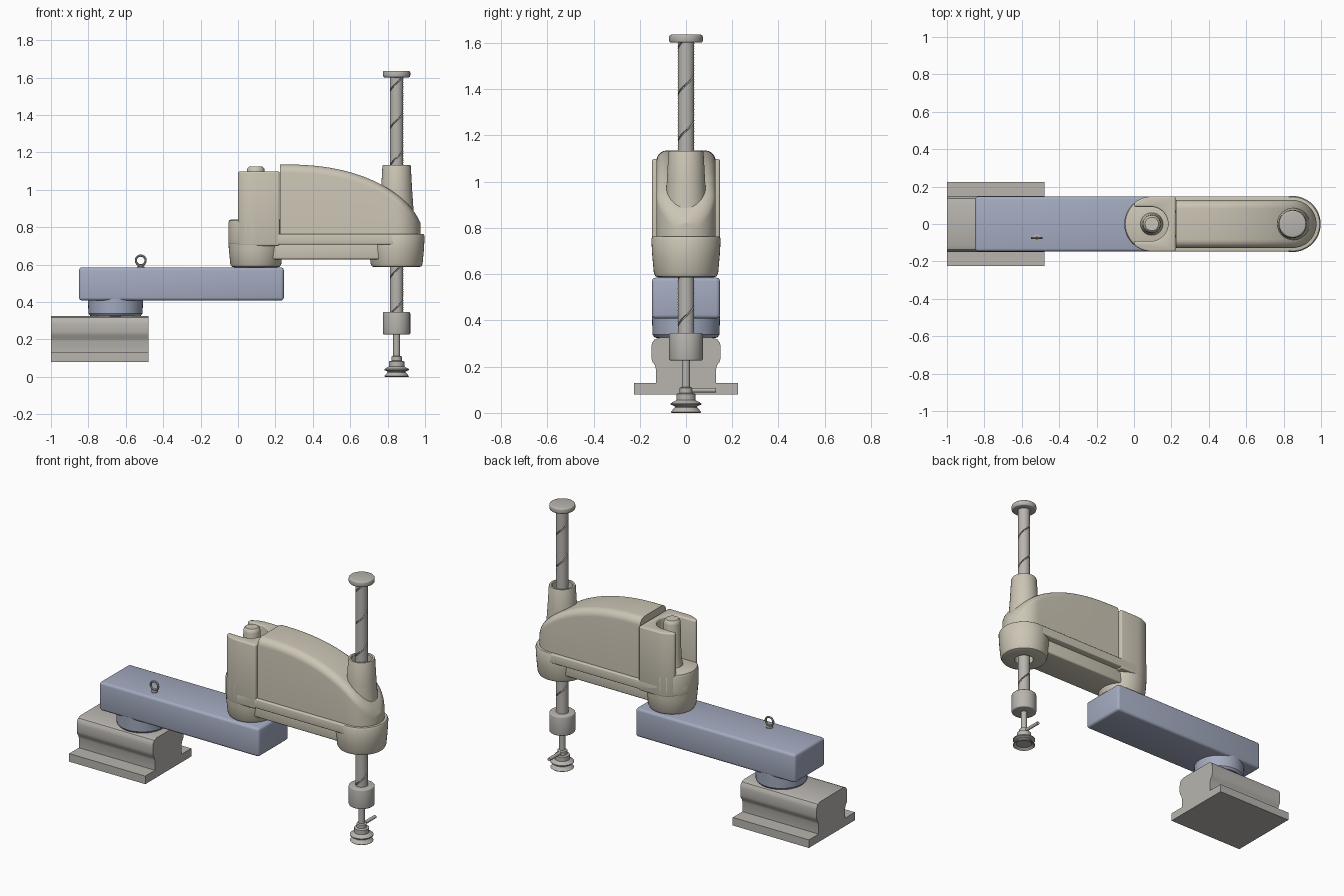
import bpy, bmesh
from math import sin, cos, pi, radians, sqrt
from mathutils import Matrix

if "Cube" in bpy.data.objects:
    bpy.data.objects.remove(bpy.data.objects["Cube"])


def material(name, rgb):
    m = bpy.data.materials.new(name)
    m.diffuse_color = (*rgb, 1)
    m.use_nodes = True
    m.node_tree.nodes["Principled BSDF"].inputs["Base Color"].default_value = m.diffuse_color
    return m


CREAM = material("cream_paint", (0.60, 0.56, 0.46))
BLUE = material("blue_paint", (0.37, 0.41, 0.53))
STEEL = material("steel", (0.48, 0.46, 0.43))


def finish(name, bm, mat, bevel=0.0, bevel_angle=35):
    bmesh.ops.remove_doubles(bm, verts=bm.verts, dist=1e-5)
    bmesh.ops.recalc_face_normals(bm, faces=bm.faces)
    if bevel:
        edges = [e for e in bm.edges if e.calc_face_angle(0) > radians(bevel_angle)]
        bmesh.ops.bevel(bm, geom=edges, offset=bevel, segments=3, profile=0.5,
                        affect='EDGES', clamp_overlap=True)
        bmesh.ops.recalc_face_normals(bm, faces=bm.faces)
    me = bpy.data.meshes.new(name)
    bm.to_mesh(me)
    bm.free()
    me.materials.append(mat)
    ob = bpy.data.objects.new(name, me)
    bpy.context.collection.objects.link(ob)
    bpy.ops.object.select_all(action='DESELECT')
    ob.select_set(True)
    bpy.context.view_layer.objects.active = ob
    bpy.ops.object.shade_smooth_by_angle(angle=radians(35))
    return ob


def loft(bm, rings, cap=True, closed=True):
    """Skin a list of equal-length point rings."""
    vs = [[bm.verts.new(p) for p in r] for r in rings]
    n = len(vs[0])
    for a, b in zip(vs, vs[1:]):
        for i in range(n if closed else n - 1):
            j = (i + 1) % n
            bm.faces.new((a[i], a[j], b[j], b[i]))
    if cap:
        bm.faces.new(vs[0])
        bm.faces.new(vs[-1])


def prism(name, outline, lo, hi, mat, bevel=0.0, axis='Z'):
    bm = bmesh.new()
    put = (lambda a, b, t: (a, b, t)) if axis == 'Z' else (lambda a, b, t: (t, a, b))
    loft(bm, [[put(a, b, t) for a, b in outline] for t in (lo, hi)])
    return finish(name, bm, mat, bevel)


def revolve(name, profile, cx, mat, cy=0.0, seg=48, bevel=0.0):
    """Turn (radius, z) points round a vertical axis; ends lie on the axis."""
    bm = bmesh.new()
    pts = [(0, profile[0][1])] + profile + [(0, profile[-1][1])]
    verts = []
    for r, z in pts:
        k = seg if r > 0 else 1
        verts.append([bm.verts.new((cx + r * cos(2 * pi * i / seg), cy + r * sin(2 * pi * i / seg), z))
                      for i in range(k)])
    for a, b in zip(verts, verts[1:]):
        for i in range(seg):
            j = (i + 1) % seg
            f = [a[i % len(a)], a[j % len(a)], b[j % len(b)], b[i % len(b)]]
            bm.faces.new(list(dict.fromkeys(f)))
    return finish(name, bm, mat, bevel)


def arc(cx, r, a0, a1, n=16):
    return [(cx + r * cos(radians(a0 + (a1 - a0) * i / n)),
             r * sin(radians(a0 + (a1 - a0) * i / n))) for i in range(n + 1)]


def rect(x0, x1, y):
    return [(x0, -y), (x1, -y), (x1, y), (x0, y)]


EX, QX, R = 0.095, 0.848, 0.147     # elbow axis, spindle axis, housing radius

# Rail-shaped base
half = [(0.225, 0.08), (0.225, 0.13), (0.13, 0.13), (0.13, 0.19), (0.135, 0.207), (0.146, 0.222),
        (0.15, 0.24), (0.15, 0.285), (0.147, 0.302), (0.137, 0.317), (0.115, 0.325)]
prism("base_rail", half + [(-y, z) for y, z in reversed(half)], -1.0, -0.478, STEEL, axis='X')

# Shoulder disc and lower arm
revolve("shoulder_disc", [(0.10, 0.32), (0.135, 0.326), (0.145, 0.338), (0.147, 0.42)], -0.655, BLUE)
prism("lower_arm", rect(-0.85, 0.245, R), 0.408, 0.585, BLUE, bevel=0.016)

# Lifting eye
bm = bmesh.new()
loft(bm, [[(-0.52 + (0.026 + 0.006 * cos(b)) * cos(a), -0.075 + 0.006 * sin(b),
            0.622 + (0.026 + 0.006 * cos(b)) * sin(a)) for b in [2 * pi * k / 10 for k in range(10)]]
          for a in [2 * pi * i / 28 for i in range(29)]], cap=False)
finish("lifting_eye", bm, STEEL)
revolve("lifting_eye_stem", [(0.02, 0.58), (0.02, 0.59), (0.01, 0.592), (0.01, 0.60)],
        -0.52, STEEL, cy=-0.075, seg=20)

# Elbow cup, open tower around it and the post inside
revolve("elbow_cup", [(0.115, 0.585), (0.128, 0.589), (0.136, 0.602), (0.144, 0.68), (R, 0.74),
                      (R, 0.822), (0.142, 0.836), (0.13, 0.842)], EX, CREAM)
tower = (arc(EX, R, 130, 90, 8) + [(0.222, R), (0.222, -R)] + arc(EX, R, -90, -130, 8)
         + [(0.001, -0.092)] + arc(0.09, 0.092, -90, 90, 20) + [(0.001, 0.092)])
prism("elbow_tower", tower, 0.70, 1.098, CREAM, bevel=0.009)
revolve("elbow_post", [(0.062, 0.83), (0.052, 0.90), (0.048, 1.10), (0.045, 1.115), (0.036, 1.124)],
        EX, CREAM)

# Upper arm: ledge, belly and spindle head
stadium = arc(QX, R, -90, 90, 24) + arc(EX, R, 90, 270, 24)
prism("upper_arm_ledge", stadium, 0.708, 0.764, CREAM, bevel=0.006)
prism("upper_arm_belly", rect(0.12, 0.78, 0.105), 0.628, 0.72, CREAM, bevel=0.01)
revolve("spindle_head", [(0.055, 0.66), (0.055, 0.586), (0.12, 0.586), (0.132, 0.591), (0.139, 0.605),
                         (0.146, 0.68), (0.15, 0.752), (0.144, 0.764)], QX, CREAM)

# Curved cover with rounded shoulders and a rounded nose
W = 0.128


def cover_ring(x):
    w = sqrt(max(W * W - max(0, x - QX) ** 2, 1e-6))
    u = max(0, (x - 0.26) / 0.73)
    h = 0.76 + 0.375 * (1 - u ** 2.2) ** 0.57
    r = min(0.045, 0.9 * w)
    side = [(w, 0.74), (w, 0.76)] + [(w - r + r * cos(t), max(0.76, h - r + r * sin(t)))
                                     for t in [pi / 2 * k / 6 for k in range(7)]]
    return [(x, y, z) for y, z in side] + [(x, -y, z) for y, z in reversed(side)]


xs = [0.225 + (QX - 0.225) * i / 26 for i in range(26)] + [QX + W * sin(pi / 2 * i / 12) for i in range(13)]
bm = bmesh.new()
loft(bm, [cover_ring(x) for x in xs])
finish("upper_arm_cover", bm, CREAM)

# Hollow sleeve around the spindle
revolve("spindle_sleeve", [(0.098, 0.75), (0.090, 0.90), (0.083, 1.0), (0.076, 1.125), (0.073, 1.133),
                           (0.062, 1.133), (0.058, 1.128), (0.058, 1.03)], QX, CREAM)

# Spindle with a right-handed spiral groove
rings, rows = [], 110
for i in range(rows + 1):
    z = 0.30 + 1.31 * i / rows
    a0 = -pi / 2 + 2 * pi * (z - 1.37) / 0.2
    ring = [(0.029, -0.10), (0.029, 0.10)]
    ring += [(0.036, 0.16 + (2 * pi - 0.32) * k / 28) for k in range(29)]
    rings.append([(QX + r * cos(a0 + a), r * sin(a0 + a), z) for r, a in ring])
bm = bmesh.new()
loft(bm, rings)
finish("grooved_spindle", bm, STEEL)

# Spindle cap, lower collar and tool rod
for name, r, lo, hi, b in (("spindle_cap", 0.073, 1.601, 1.636, 0.009),
                           ("lower_collar", 0.073, 0.226, 0.346, 0.007),
                           ("tool_rod", 0.018, 0.10, 0.23, 0)):
    revolve(name, [(r, lo), (r, hi)], QX, STEEL, bevel=b)

# Suction cup with bellows and its side air pipe
revolve("suction_cup", [(0.045, 0.012), (0.062, 0.0), (0.066, 0.004), (0.048, 0.024), (0.048, 0.028),
                        (0.066, 0.036), (0.066, 0.041), (0.042, 0.055), (0.042, 0.082), (0.028, 0.086),
                        (0.028, 0.108), (0.018, 0.112)], QX, STEEL)
bm = bmesh.new()
bmesh.ops.create_cone(bm, cap_ends=True, segments=20, radius1=0.010, radius2=0.010, depth=0.125,
                      matrix=Matrix.Translation((QX, 0.068, 0.098)) @ Matrix.Rotation(pi / 2, 4, 'X'))
finish("air_pipe", bm, STEEL)
